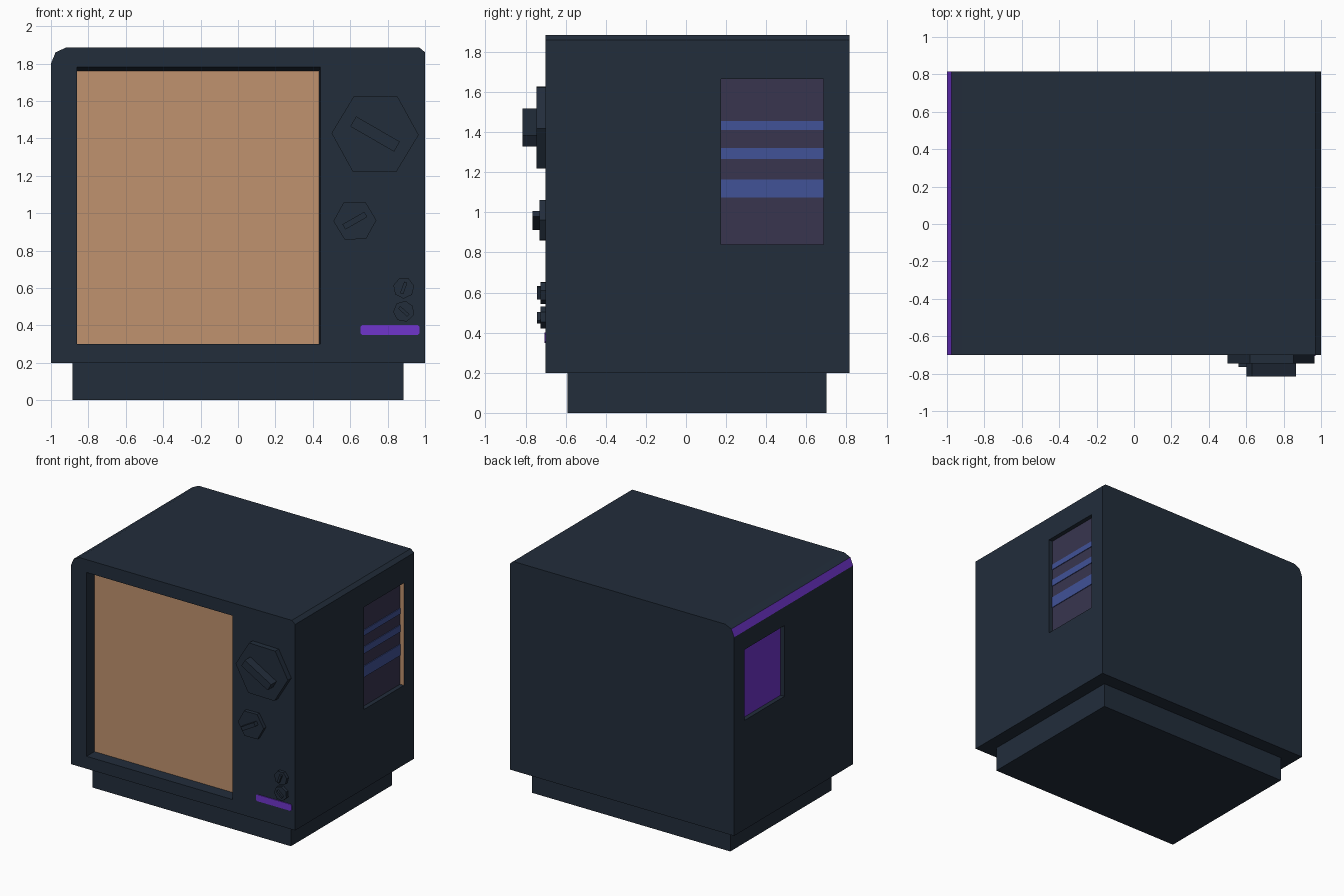
import bpy, bmesh, math
from mathutils import Matrix, Vector

if "Cube" in bpy.data.objects:
    bpy.data.objects.remove(bpy.data.objects["Cube"])


def material(name, hex_rgb):
    lin = []
    for i in (0, 2, 4):
        c = int(hex_rgb[i:i + 2], 16) / 255
        lin.append(c / 12.92 if c <= 0.04045 else ((c + 0.055) / 1.055) ** 2.4)
    m = bpy.data.materials.new(name)
    m.diffuse_color = (*lin, 1)
    m.use_nodes = True
    m.node_tree.nodes["Principled BSDF"].inputs["Base Color"].default_value = m.diffuse_color
    return m


CASE = material("dark slate", "222D3B")
SCREEN = material("tan screen", "C0926E")
PURPLE = material("purple", "7035CC")
PANEL = material("dusky violet", "38354F")
STRIPE = material("blue stripe", "415297")
FRONT = -0.70


def prism(name, points, y0, y1, mat, back_points=None):
    """Extrude an (x, z) profile from y0 to y1, optionally to a second profile."""
    bm = bmesh.new()
    a = [bm.verts.new((x, y0, z)) for x, z in points]
    b = [bm.verts.new((x, y1, z)) for x, z in (back_points or points)]
    n = len(a)
    bm.faces.new(a)
    bm.faces.new(b[::-1])
    for i in range(n):
        bm.faces.new((a[i], b[i], b[(i + 1) % n], a[(i + 1) % n]))
    bmesh.ops.recalc_face_normals(bm, faces=bm.faces)
    me = bpy.data.meshes.new(name)
    bm.to_mesh(me)
    bm.free()
    ob = bpy.data.objects.new(name, me)
    me.materials.append(mat)
    bpy.context.collection.objects.link(ob)
    return ob


def rect(x0, x1, z0, z1):
    return [(x0, z0), (x1, z0), (x1, z1), (x0, z1)]


def box(name, x, y, z, mat):
    return prism(name, rect(*x, *z), y[0], y[1], mat)


# Cabinet with uneven bevels on its top edges
cabinet = prism("cabinet", [(-1, 0.2), (1, 0.2), (1, 1.86), (0.97, 1.885),
                            (-0.92, 1.885), (-0.975, 1.86), (-1, 1.80)],
                FRONT, 0.815, CASE)
for m in (SCREEN, PANEL, PURPLE):
    cabinet.data.materials.append(m)

# Recesses: front screen and the two side windows
depth = 0.10
cutters = [
    prism("screen_cutter", rect(-0.86, 0.44, 0.30, 1.781), FRONT - 0.0001, FRONT + depth,
          CASE, rect(-0.86, 0.434, 0.30, 1.76)),
    box("right_window_cutter", (0.965, 1.1), (0.175, 0.685), (0.84, 1.665), CASE),
    box("left_window_cutter", (-1.1, -0.965), (0.175, 0.685), (1.08, 1.65), CASE),
]
for c in cutters:
    mod = cabinet.modifiers.new(c.name, 'BOOLEAN')
    mod.operation = 'DIFFERENCE'
    mod.solver = 'EXACT'
    mod.object = c
dg = bpy.context.evaluated_depsgraph_get()
cut_mesh = bpy.data.meshes.new_from_object(cabinet.evaluated_get(dg))
cabinet.modifiers.clear()
cabinet.data = cut_mesh
for c in cutters:
    bpy.data.objects.remove(c)

# Colour the recess floors by direction and depth
for p in cut_mesh.polygons:
    n, c = p.normal, p.center
    p.material_index = 0
    if n.y < -0.9 and c.y > FRONT + 0.05:
        p.material_index = 1
    elif n.x > 0.9 and 0.9 < c.x < 0.99:
        p.material_index = 2
    elif n.x < -0.9 and -0.99 < c.x < -0.9:
        p.material_index = 3

# Plinth
box("plinth", (-0.885, 0.885), (-0.59, 0.70), (0, 0.2), CASE)

# Blue stripes in the right window
for z in ((1.075, 1.165), (1.265, 1.32), (1.41, 1.455)):
    box("window_stripe", (0.964, 0.971), (0.175, 0.685), z, STRIPE)


def knob(name, x, z, radius, sides, turn, y_disc, y_grip, length, width, angle):
    """Low-sided disc with a turned bar grip."""
    ring = [(x + radius * math.cos(turn + math.tau * i / sides),
             z + radius * math.sin(turn + math.tau * i / sides)) for i in range(sides)]
    prism(name + "_disc", ring, y_disc, FRONT + 0.005, CASE)
    ca, sa = math.cos(math.radians(angle)), math.sin(math.radians(angle))
    bar = [(x + u * ca - v * sa, z + u * sa + v * ca)
           for u, v in rect(-length / 2, length / 2, -width / 2, width / 2)]
    prism(name + "_grip", bar, y_grip, y_disc + 0.005, CASE)


# Control knobs
knob("large_knob", 0.733, 1.423, 0.233, 6, -0.02, -0.745, -0.815, 0.27, 0.062, -30)
knob("medium_knob", 0.625, 0.96, 0.115, 6, 0.02, -0.73, -0.765, 0.135, 0.032, 30)
knob("upper_small_knob", 0.886, 0.60, 0.057, 7, 0.2, -0.725, -0.742, 0.065, 0.018, 70)
knob("lower_small_knob", 0.886, 0.475, 0.057, 7, 0.5, -0.725, -0.742, 0.065, 0.018, -42)

# Purple indicator bar with clipped ends
r = 0.008
prism("indicator_bar", [(0.655 + r, 0.349), (0.97 - r, 0.349), (0.97, 0.349 + r), (0.97, 0.402 - r),
                        (0.97 - r, 0.402), (0.655 + r, 0.402), (0.655, 0.402 - r), (0.655, 0.349 + r)],
      FRONT - 0.006, FRONT + 0.003, PURPLE)
